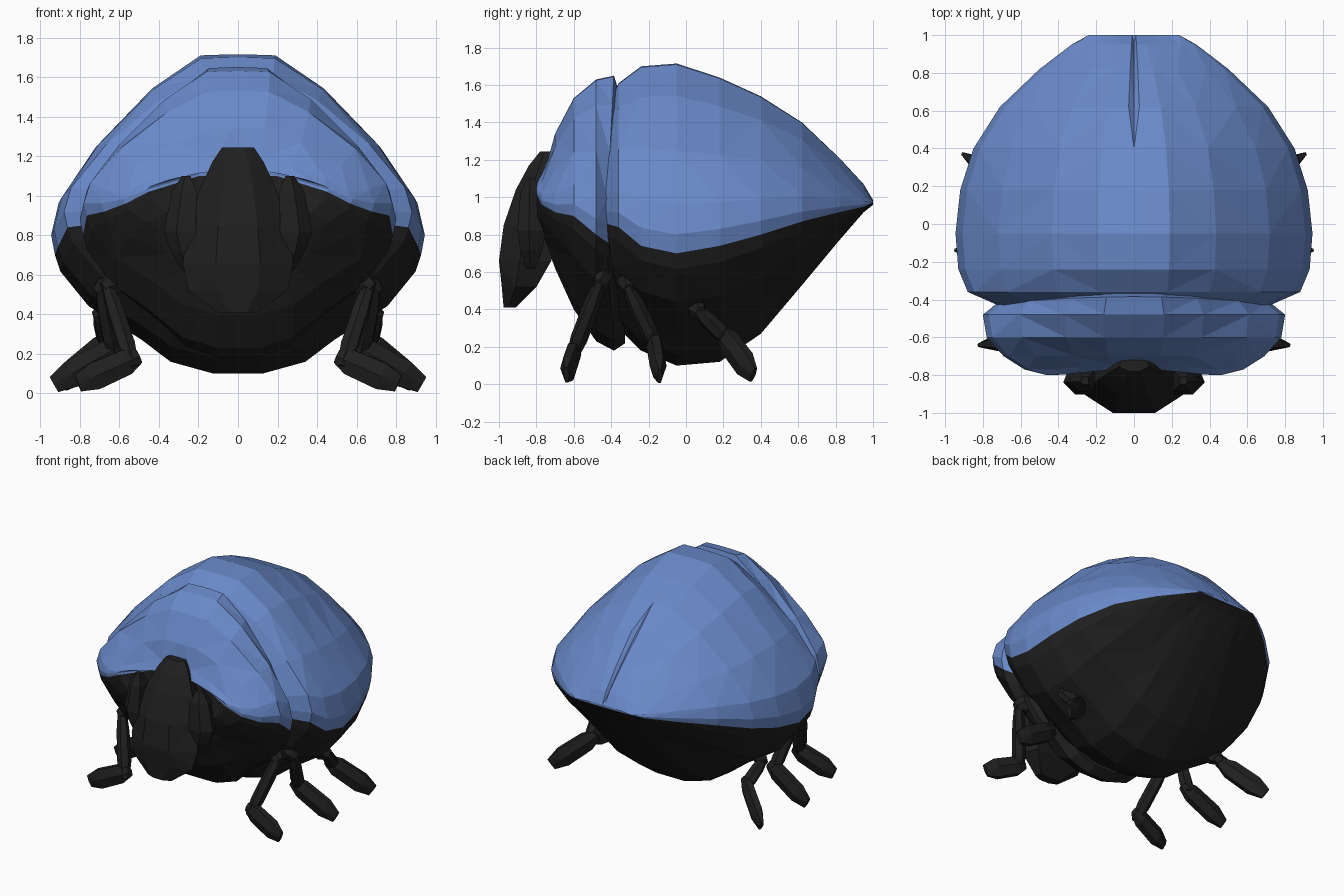
import bpy, bmesh
from mathutils import Vector

if "Cube" in bpy.data.objects:
    bpy.data.objects.remove(bpy.data.objects["Cube"])


def material(name, rgb):
    m = bpy.data.materials.new(name)
    m.diffuse_color = (*rgb, 1)
    m.use_nodes = True
    m.node_tree.nodes["Principled BSDF"].inputs["Base Color"].default_value = m.diffuse_color
    return m


BLUE = material("blue_shell", (0.14, 0.25, 0.58))
BLACK = material("black_body", (0.014, 0.014, 0.014))


def loft(bm, rings, closed=True, caps=(True, True)):
    """Skin a list of point rings and cap the ends."""
    vs = [[bm.verts.new(p) for p in r] for r in rings]
    n = len(vs[0])
    for a, b in zip(vs, vs[1:]):
        for i in range(n if closed else n - 1):
            j = (i + 1) % n
            bm.faces.new((a[i], a[j], b[j], b[i]))
    if caps[0]:
        bm.faces.new(vs[0][::-1])
    if caps[1]:
        bm.faces.new(vs[-1])


def finish(bm, name, mat):
    bmesh.ops.recalc_face_normals(bm, faces=bm.faces)
    bmesh.ops.triangulate(bm, faces=bm.faces)
    me = bpy.data.meshes.new(name)
    bm.to_mesh(me)
    bm.free()
    me.materials.append(mat)
    ob = bpy.data.objects.new(name, me)
    bpy.context.collection.objects.link(ob)
    return ob


# Half cross-sections: (share of half width, share of height from the rim)
UPPER = [(.98, 0), (1, .1), (.96, .26), (.76, .54), (.46, .83), (.2, .995), (.04, 1), (0, 1)]
LOWER = [(.98, 0), (.95, .14), (.8, .43), (.52, .71), (.36, .9), (.13, 1), (0, 1)]


def half_shell(name, stations, upper, mat, groove_from=9, bend=None):
    """Loft the upper or lower half of a body from (y, width, top, rim, bottom)."""
    rings = []
    for y, w, top, rim, bottom in stations:
        end = top if upper else bottom
        half = [Vector((u * w, y, rim + v * (end - rim)))
                for u, v in (UPPER if upper else LOWER)]
        if y > groove_from:
            half[-1].z -= .03 * (top - bottom > .1)
        if bend:
            for p in half:
                p.y += bend(p.x, y)
        rings.append(half + [Vector((-p.x, p.y, p.z)) for p in half[-2::-1]])
    bm = bmesh.new()
    loft(bm, rings, closed=False)
    return finish(bm, name, mat)


# Abdomen with wing cases on top
abdomen = [(-.43, .72, 1.48, .86, .42), (-.36, .88, 1.61, .84, .30),
           (-.24, .93, 1.70, .74, .18), (-.05, .945, 1.715, .70, .10),
           (.18, .92, 1.64, .74, .12), (.40, .85, 1.54, .80, .27),
           (.62, .71, 1.40, .87, .53), (.82, .50, 1.21, .92, .77),
           (.95, .33, 1.07, .95, .92), (1.0, .24, .985, .97, .96)]
half_shell("wing_cases", abdomen, True, BLUE, groove_from=.5)
half_shell("abdomen_underside", abdomen, False, BLACK)

# Thorax shield and chest; the first ring is sunk in behind the head
thorax = [(-.73, .20, 1.17, 1.10, .70), (-.80, .46, 1.13, 1.02, .77),
          (-.77, .58, 1.19, .96, .74), (-.70, .69, 1.34, .92, .62),
          (-.60, .78, 1.53, .90, .40), (-.48, .80, 1.63, .80, .23),
          (-.40, .73, 1.65, .76, .18), (-.34, .60, 1.45, .74, .22)]


def thorax_bend(x, y):
    """Hollow the front around the head, curve the back round the abdomen."""
    if y < -.75:
        return .04 * max(0, 1 - abs(x) / .4)
    return .015 - .035 * (x / .7) ** 2 if y > -.45 else 0


half_shell("thorax_shield", thorax, True, BLUE, bend=thorax_bend)
half_shell("chest", thorax, False, BLACK, bend=thorax_bend)

# Head: rings stacked in z as (z, half width, front y, back y)
head = [(.41, .10, -.975, -.91), (.52, .25, -.985, -.80), (.66, .28, -1.0, -.72),
        (.85, .25, -.975, -.70), (1.04, .19, -.91, -.70), (1.17, .13, -.84, -.70),
        (1.245, .08, -.78, -.72)]
bm = bmesh.new()
rings = []
for z, w, f, b in head:
    m = f + (b - f) * .4
    rings.append([(-.4 * w, f, z), (.4 * w, f, z), (w, m, z),
                  (.8 * w, b, z), (-.8 * w, b, z), (-w, m, z)])
loft(bm, rings)
finish(bm, "head", BLACK)

# Eyes
for s, side in ((1, "right"), (-1, "left")):
    bm = bmesh.new()
    rings = []
    for z, x, r in ((.62, .25, .03), (.72, .27, .07), (.82, .285, .09),
                    (1.02, .265, .07), (1.10, .26, .025)):
        rings.append([(s * (x + r * a), -.83 + r * b, z) for a, b in
                      ((1, -.1), (.6, .9), (-.8, .8), (-.8, -.8), (.3, -.8))])
    loft(bm, rings)
    finish(bm, f"{side}_eye", BLACK)


def segment(bm, a, b, sections):
    """Hexagonal limb piece; sections are (position, side radius, up radius)."""
    a, b = Vector(a), Vector(b)
    d = (b - a).normalized()
    side = d.cross(Vector((0, 0, 1))).normalized()
    up = side.cross(d)
    hexagon = [(1, 0), (.5, .87), (-.5, .87), (-1, 0), (-.5, -.87), (.5, -.87)]
    loft(bm, [[a.lerp(b, t) + side * rs * c + up * ru * e for c, e in hexagon]
              for t, rs, ru in sections])


# Legs: hip, knee, ankle, toe
LEGS = {"front": ((.56, -.42, .60), (.66, -.46, .54), (.54, -.60, .17), (.81, -.64, .05)),
        "middle": ((.60, -.33, .59), (.69, -.31, .52), (.63, -.17, .22), (.93, -.14, .045)),
        "rear": ((.60, .03, .44), (.70, .07, .39), (.66, .21, .25), (.89, .36, .05))}
for name, (hip, knee, ankle, toe) in LEGS.items():
    for s, side in ((1, "right"), (-1, "left")):
        h, k, a, t = [(s * x, y, z) for x, y, z in (hip, knee, ankle, toe)]
        bm = bmesh.new()
        segment(bm, h, k, [(0, .04, .05), (.7, .05, .065), (1.2, .03, .04)])
        segment(bm, k, a, [(-.05, .03, .03), (.3, .045, .045), (.8, .05, .045), (1.1, .03, .03)])
        segment(bm, a, t, [(-.15, .025, .04), (.1, .045, .075), (.7, .045, .08), (1, .015, .05)])
        finish(bm, f"{side}_{name}_leg", BLACK)
